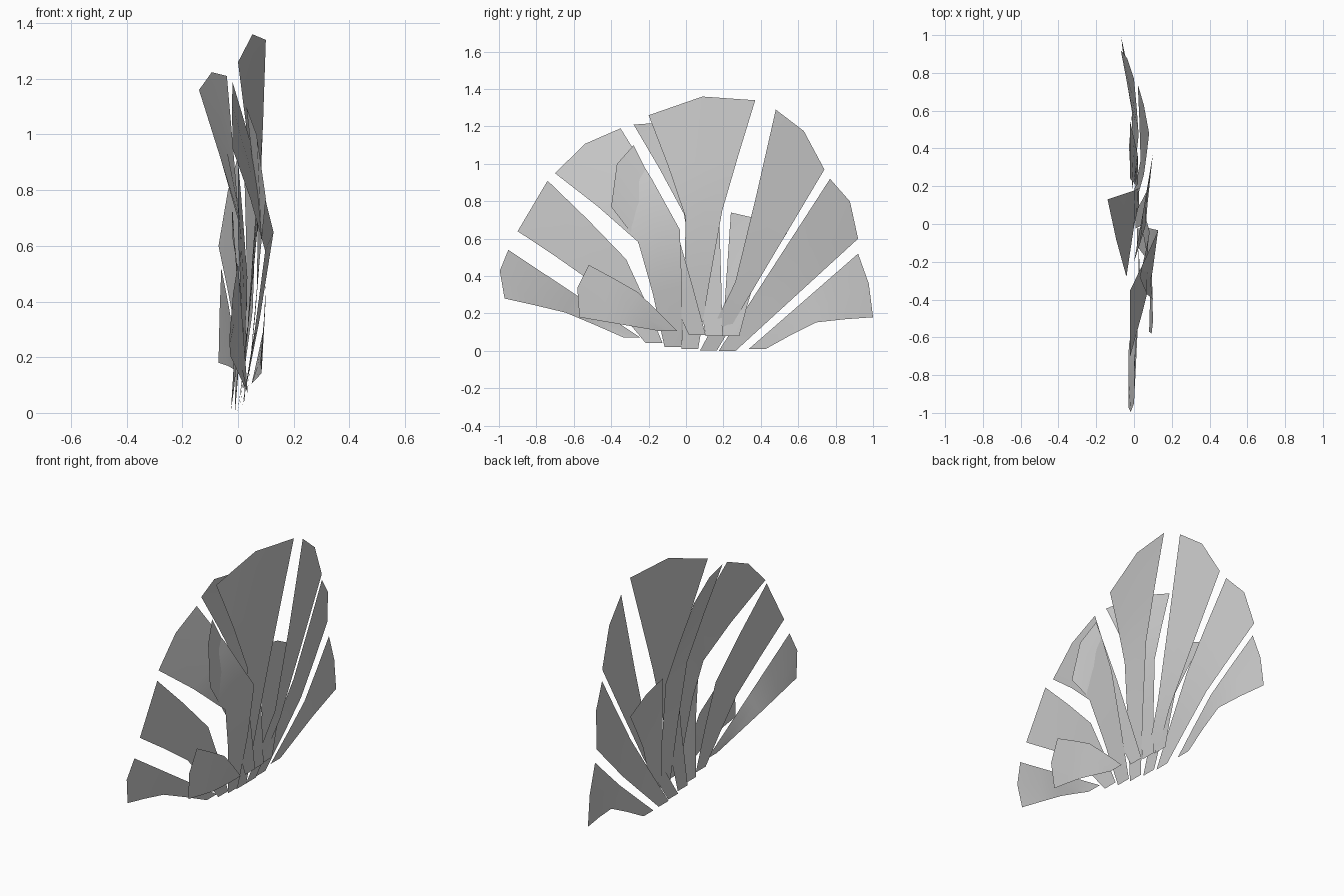
import bpy
import bmesh
from mathutils import Vector

if "Cube" in bpy.data.objects:
    bpy.data.objects.remove(bpy.data.objects["Cube"], do_unlink=True)

# One plain grey for every petal
grey = bpy.data.materials.new("petal_grey")
grey.use_nodes = True
shade = 0.6
colour = (shade, shade, shade, 1)
grey.diffuse_color = colour
grey.node_tree.nodes["Principled BSDF"].inputs["Base Color"].default_value = colour

BASE_HALF_WIDTH = 0.045
INNER_LIFT = 0.08
KNEE_FALLOFF = 0.55


def base_point(y, lift):
    """Petal roots sit on a shallow bowl that leans sideways from front to back."""
    return Vector((0.4 * lift - 0.09 * (y - 0.1), y, 0.3 * (y - 0.2) ** 2 + lift))


def edge_curve(root, corner, bend, bow, knee):
    """Petal edge kinked at the knee: bend acts within the fan, bow across it (x)."""
    along = corner - root
    sideways = Vector((0, -along.z, along.y)).normalized()
    offset = sideways * bend + Vector((bow, 0, 0))
    steps = (0, knee / 2, knee, (1 + knee) / 2, 1)
    weights = (0, KNEE_FALLOFF, 1, KNEE_FALLOFF, 0)
    return [root + along * t + offset * w for t, w in zip(steps, weights)]


def petal(name, root, front_tip, back_tip, bend=(0, 0), bow=(0, 0),
          knee=0.5, push=0.04, lift=0):
    """Thin sheet between two kinked edges, ending in a blunt three-point tip."""
    half = Vector((0, BASE_HALF_WIDTH, 0))
    base = base_point(root, lift)
    front = edge_curve(base - half, Vector(front_tip), bend[0], bow[0], knee)
    back = edge_curve(base + half, Vector(back_tip), bend[1], bow[1], knee)
    centre = [(a + b) / 2 for a, b in zip(front, back)]
    centre[-1] += (centre[-1] - base).normalized() * push

    bm = bmesh.new()
    columns = [[bm.verts.new(p) for p in line] for line in (front, centre, back)]
    for left, right in zip(columns, columns[1:]):
        for i in range(len(left) - 1):
            bm.faces.new((left[i], right[i], right[i + 1], left[i + 1]))

    mesh = bpy.data.meshes.new(name)
    bm.to_mesh(mesh)
    bm.free()
    mesh.materials.append(grey)
    obj = bpy.data.objects.new(name, mesh)
    bpy.context.collection.objects.link(obj)
    bpy.ops.object.select_all(action="DESELECT")
    obj.select_set(True)
    bpy.context.view_layer.objects.active = obj
    bpy.ops.object.shade_smooth_by_angle()


# Long outer petals, fanned from the front to the back
petal("front_low_petal", root=-.29,
      front_tip=(-.03, -.97, .28), back_tip=(0, -.95, .54),
      bend=(-.03, 0), bow=(-.03, 0))
petal("front_middle_petal", root=-.17, knee=.45, push=0,
      front_tip=(0, -.9, .64), back_tip=(0, -.74, .91),
      bend=(-.06, -.1), bow=(0, .02))
petal("front_high_petal", root=-.07,
      front_tip=(-.02, -.7, .95), back_tip=(-.02, -.35, 1.19),
      bend=(-.18, -.16), bow=(.1, .13))
petal("top_petal", root=.02, knee=.55, push=.06,
      front_tip=(0, -.2, 1.26), back_tip=(.1, .37, 1.34),
      bend=(-.12, .04), bow=(.06, .02))
petal("back_high_petal", root=.12, knee=.3, push=.05,
      front_tip=(.08, .48, 1.29), back_tip=(.02, .74, .97),
      bend=(-.07, 0), bow=(.03, .03))
petal("back_middle_petal", root=.22, push=.05,
      front_tip=(0, .77, .92), back_tip=(-.07, .92, .6),
      bow=(.03, .03))
petal("back_low_petal", root=.38, push=.02,
      front_tip=(-.06, .92, .52), back_tip=(-.07, 1, .18),
      bend=(0, .06), bow=(.03, .04))

# Shorter inner petals woven between the outer ones
petal("inner_front_low_petal", root=-.09, lift=INNER_LIFT,
      front_tip=(.08, -.57, .18), back_tip=(.1, -.52, .46),
      bend=(0, -.04), bow=(.02, .02))
petal("inner_front_high_petal", root=.06, push=.07, lift=INNER_LIFT,
      front_tip=(.1, -.4, .77), back_tip=(.03, -.28, 1.1),
      bend=(-.04, -.05), bow=(0, .05))
petal("inner_top_petal", root=.15, knee=.55, lift=INNER_LIFT,
      front_tip=(-.04, -.28, 1.21), back_tip=(-.14, .13, 1.16),
      bend=(-.1, -.02), bow=(.01, .07))
petal("inner_back_petal", root=.24, push=.02, lift=INNER_LIFT,
      front_tip=(-.02, .24, .74), back_tip=(-.02, .54, .63),
      bend=(0, .05), bow=(0, .02))
